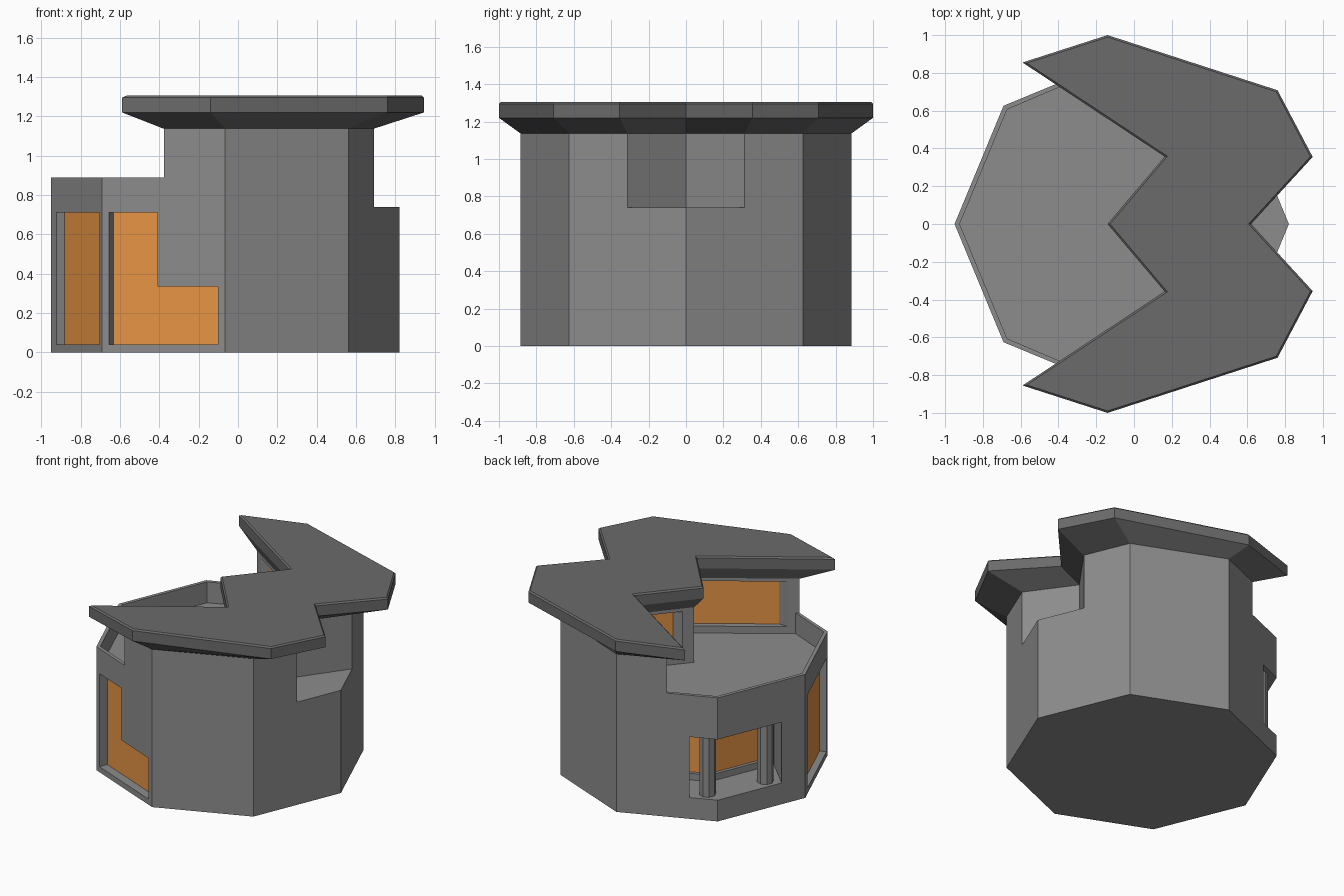
import bpy, bmesh
from math import cos, sin, pi
from mathutils import Vector

if "Cube" in bpy.data.objects:
    bpy.data.objects.remove(bpy.data.objects["Cube"])

CX, R = -0.065, 0.885


def material(name, r, g, b):
    m = bpy.data.materials.new(name)
    m.diffuse_color = (r, g, b, 1)
    m.use_nodes = True
    m.node_tree.nodes["Principled BSDF"].inputs["Base Color"].default_value = m.diffuse_color
    return m


glass = material("orange_glass", .8, .3, .06)
wall = material("wall_grey", .265, .265, .265)
dark = material("roof_grey", .145, .145, .145)


def corner(k, r=R):
    return Vector((CX + r * cos(k * pi / 4), r * sin(k * pi / 4), 0))


def finish(bm, name, mat):
    bmesh.ops.recalc_face_normals(bm, faces=bm.faces)
    me = bpy.data.meshes.new(name)
    bm.to_mesh(me)
    bm.free()
    ob = bpy.data.objects.new(name, me)
    bpy.context.collection.objects.link(ob)
    me.materials.append(mat)
    return ob


def loft(rings):
    bm = bmesh.new()
    vs = [[bm.verts.new(p) for p in ring] for ring in rings]
    n = len(vs[0])
    for a, b in zip(vs, vs[1:]):
        for i in range(n):
            bm.faces.new((a[i], a[(i + 1) % n], b[(i + 1) % n], b[i]))
    bm.faces.new(vs[0][::-1])
    top = bm.faces.new(vs[-1])
    return bm, top


def prism(name, ring, vec, mat=wall):
    ring = [Vector(p) for p in ring]
    return finish(loft([ring, [p + Vector(vec) for p in ring]])[0], name, mat)


def flat(pts, z):
    return [(p[0], p[1], z) for p in pts]


def cut(target, ring, vec):
    tool = prism("cutter", ring, vec)
    tool.hide_render = True
    mod = target.modifiers.new("cut", 'BOOLEAN')
    mod.operation, mod.solver, mod.object = 'DIFFERENCE', 'EXACT', tool
    bpy.context.view_layer.objects.active = target
    bpy.ops.object.modifier_apply(modifier=mod.name)
    bpy.data.objects.remove(tool, do_unlink=True)


def strip(path, a, b, z):
    # closed footprint swept from path+a to path+b
    return [Vector((p.x, p.y, z)) + a for p in path] + \
           [Vector((p.x, p.y, z)) + b for p in reversed(path)]


def wrap_window(name, target, path, d, front, depth, z0, z1, pane=True):
    # recess that follows a bent wall, pushed in along d
    cut(target, strip(path, d * front, d * depth, z0), (0, 0, z1 - z0))
    if pane:
        prism(name, strip(path, d * (depth - .004), d * (depth + .01), z0),
              (0, 0, z1 - z0), glass)


def flat_window(name, target, a, b, profile, depth):
    # recess on one wall; profile is (fraction along wall, height)
    along = (b - a).normalized()
    inward = Vector((-along.y, along.x, 0))
    ring = [a.lerp(b, t) + Vector((0, 0, z)) for t, z in profile]
    cut(target, [p - inward * .03 for p in ring], inward * (depth + .03))
    prism(name, [p + inward * (depth - .004) for p in ring], inward * .014, glass)


# Octagonal body
body = prism("body", [corner(k) for k in range(8)], (0, 0, 1.14))

# Terrace with a thin parapet on the left
zig = [(.229, -.348), (CX, 0), (.229, .348)]
cut(body, flat([(-.378, -.756)] + zig + [(-.378, .756), (-.6, .946), (-1.2, .946),
    (-1.2, -.946), (-.6, -.946)], .89), (0, 0, .4))
cut(body, flat([(-.355, -.741)] + zig + [(-.355, .741)] +
    [corner(k, R - .027) for k in (3, 4, 5)], .74), (0, 0, .3))

# V notch on the right
cut(body, flat([(.465, 0), (.69, -.313), (.95, -.65), (.95, .65), (.69, .313)], .74), (0, 0, .6))


# Zigzag roof, flared out from the upper walls
def mirrored(half):
    return half + [(x, -y) for x, y in half[-2:0:-1]]


foot = mirrored([(.465, 0), (.69, .313), (.56, .626), (CX, .885), (-.378, .756),
                 (.229, .348), (CX, 0)])
wide = mirrored([(.62, 0), (.946, .355), (.76, .708), (-.14, 1), (-.59, .855),
                 (.162, .357), (-.14, 0)])
bm, top = loft([flat(foot, 1.137), flat(wide, 1.22), flat(wide, 1.295)])
bmesh.ops.recalc_face_normals(bm, faces=bm.faces)
bmesh.ops.inset_region(bm, faces=[top], thickness=.01, depth=.01, use_even_offset=True)
finish(bm, "roof", dark)

# Front windows: one rectangle, one L shape
flat_window("left_window", body, corner(4), corner(5),
            [(.1, .04), (.95, .04), (.95, .71), (.1, .71)], .05)
flat_window("front_window", body, corner(5), corner(6),
            [(.056, .04), (.94, .04), (.94, .335), (.45, .335), (.45, .71), (.056, .71)], .065)

# Bent terrace windows, mirrored front to back
for side, label in ((-1, "front"), (1, "back")):
    a, b, c = (Vector((x, y * side, 0)) for x, y in ((-.378, .756), (.229, .348), (CX, 0)))
    wrap_window("terrace_window_" + label, body, [a.lerp(b, .1), b, b.lerp(c, .83)],
                Vector((1, 0, 0)), -.03, .08, .79, 1.115)

# Corner porch at the back left with its window
d = Vector((1, -1, 0)).normalized()
p, q, r = corner(2), corner(3), corner(4)
wrap_window("", body, [q.lerp(p, .28), q, q.lerp(r, .73)], d, -.06, .29, .153, .59, False)
wrap_window("porch_window", body, [q.lerp(p, .24), q, q.lerp(r, .68)], d, .25, .32, .2, .55)

# Porch columns
for i, (x, y) in enumerate(((-.582, .585), (-.778, .208))):
    prism(f"porch_column_{i + 1}", [(x + .054 * cos(k * pi / 4), y + .054 * sin(k * pi / 4), .15)
                                   for k in range(8)], (0, 0, .445))
